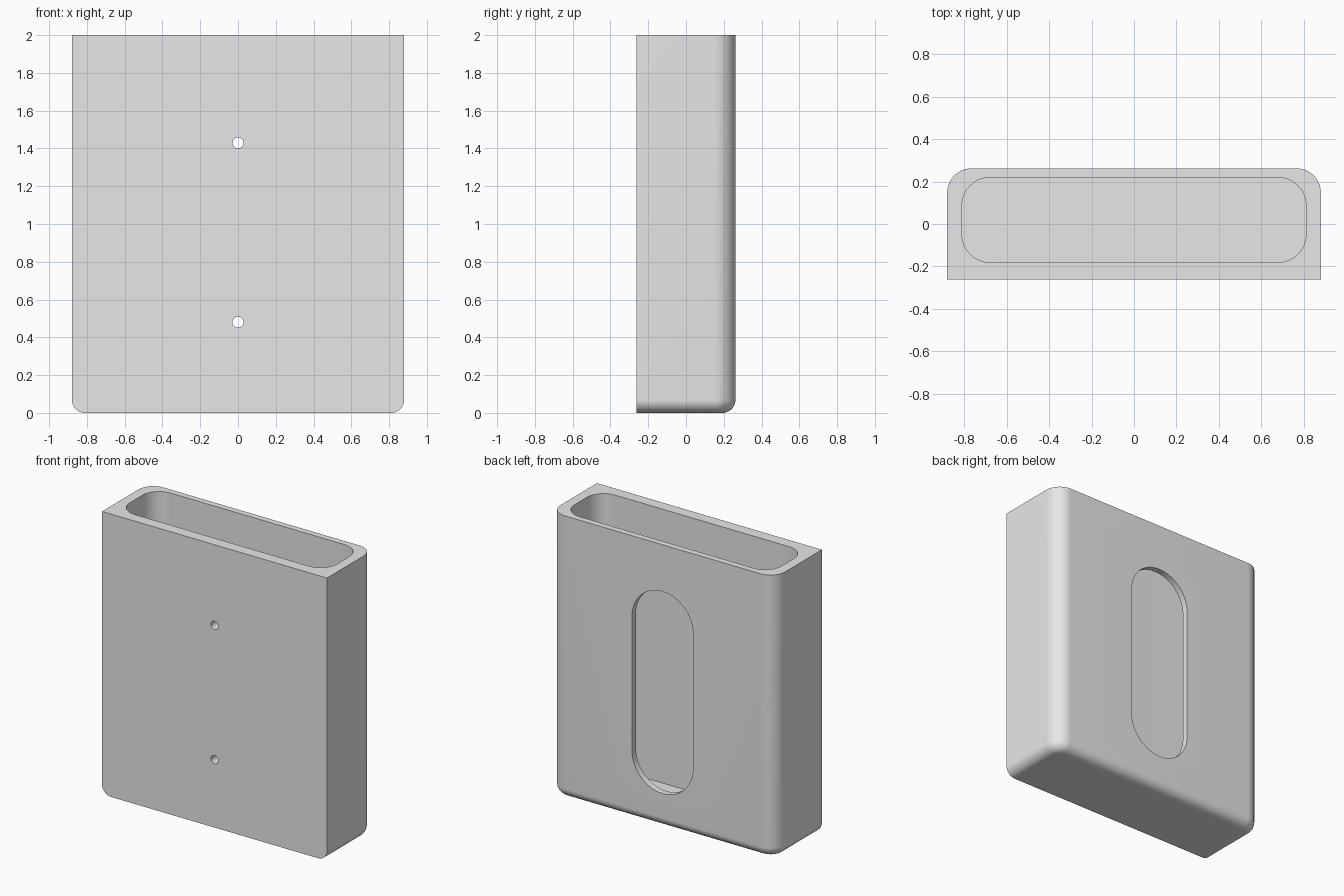
import bpy, bmesh, math
from mathutils import Vector

if "Cube" in bpy.data.objects:
    bpy.data.objects.remove(bpy.data.objects["Cube"], do_unlink=True)

grey = bpy.data.materials.new("light grey")
grey.use_nodes = True
grey.diffuse_color = (0.8, 0.8, 0.8, 1)
grey.node_tree.nodes["Principled BSDF"].inputs["Base Color"].default_value = (0.8, 0.8, 0.8, 1)

W, D = 0.88, 0.262          # half width and half depth
HOLES = (0.48, 1.43)        # heights of the screw holes


def make_object(name, bm):
    bmesh.ops.recalc_face_normals(bm, faces=bm.faces[:])
    mesh = bpy.data.meshes.new(name)
    bm.to_mesh(mesh)
    bm.free()
    mesh.materials.append(grey)
    ob = bpy.data.objects.new(name, mesh)
    bpy.context.collection.objects.link(ob)
    return ob


def box(lo, hi):
    bm = bmesh.new()
    bmesh.ops.create_cube(bm, size=1)
    for v in bm.verts:
        v.co = Vector([lo[i] if v.co[i] < 0 else hi[i] for i in range(3)])
    return bm


def round_edges(bm, radius, segments, rule):
    edges = [e for e in bm.edges if rule(*[v.co for v in e.verts])]
    bmesh.ops.bevel(bm, geom=edges, offset=radius, offset_type='OFFSET',
                    segments=segments, profile=0.5, affect='EDGES')


def upright(a, b):
    return abs(a.z - b.z) > 0.5


def prism_y(outline, y0, y1):
    bm = bmesh.new()
    face = bm.faces.new([bm.verts.new((x, y0, z)) for x, z in outline])
    grown = bmesh.ops.extrude_face_region(bm, geom=[face])["geom"]
    moved = [g for g in grown if isinstance(g, bmesh.types.BMVert)]
    bmesh.ops.translate(bm, verts=moved, vec=(0, y1 - y0, 0))
    return bm


def arc(radius, z, start, sweep, steps):
    angles = [start + sweep * i / steps for i in range(steps + 1)]
    return [(radius * math.cos(a), z + radius * math.sin(a)) for a in angles]


# Outer shell: rounded rear corners, then rounded bottom except at the flat front
bm = box((-W, -D, 0), (W, D, 2))
round_edges(bm, 0.115, 16, lambda a, b: upright(a, b) and a.y > 0)
round_edges(bm, 0.07, 12, lambda a, b: a.z < 0.01 and b.z < 0.01
            and max(a.y, b.y) > -D + 0.01)
holder = make_object("holder_body", bm)

# Pocket open at the top
bm = box((-0.81, -0.18, 0.063), (0.81, 0.218, 2.2))
round_edges(bm, 0.13, 16, upright)
cutters = [make_object("pocket_cutter", bm)]

# Long slot in the rear wall
slot = arc(0.239, HOLES[1], 0, math.pi, 32) + arc(0.239, HOLES[0], math.pi, math.pi, 32)
cutters.append(make_object("slot_cutter", prism_y(slot, 0.1, 0.4)))

# Screw holes in the front wall
for z in HOLES:
    ring = arc(0.029, z, 0, math.tau, 32)[:-1]
    cutters.append(make_object("screw_hole_cutter", prism_y(ring, -0.4, -0.1)))

for cutter in cutters:
    mod = holder.modifiers.new(cutter.name, 'BOOLEAN')
    mod.operation = 'DIFFERENCE'
    mod.solver = 'EXACT'
    mod.object = cutter

# Bake the cuts, remove the cutters and smooth the rounded parts
bpy.ops.object.select_all(action='DESELECT')
holder.select_set(True)
bpy.context.view_layer.objects.active = holder
for mod in list(holder.modifiers):
    bpy.ops.object.modifier_apply(modifier=mod.name)
for cutter in cutters:
    bpy.data.objects.remove(cutter, do_unlink=True)
bpy.ops.object.shade_smooth_by_angle(angle=math.radians(30))
